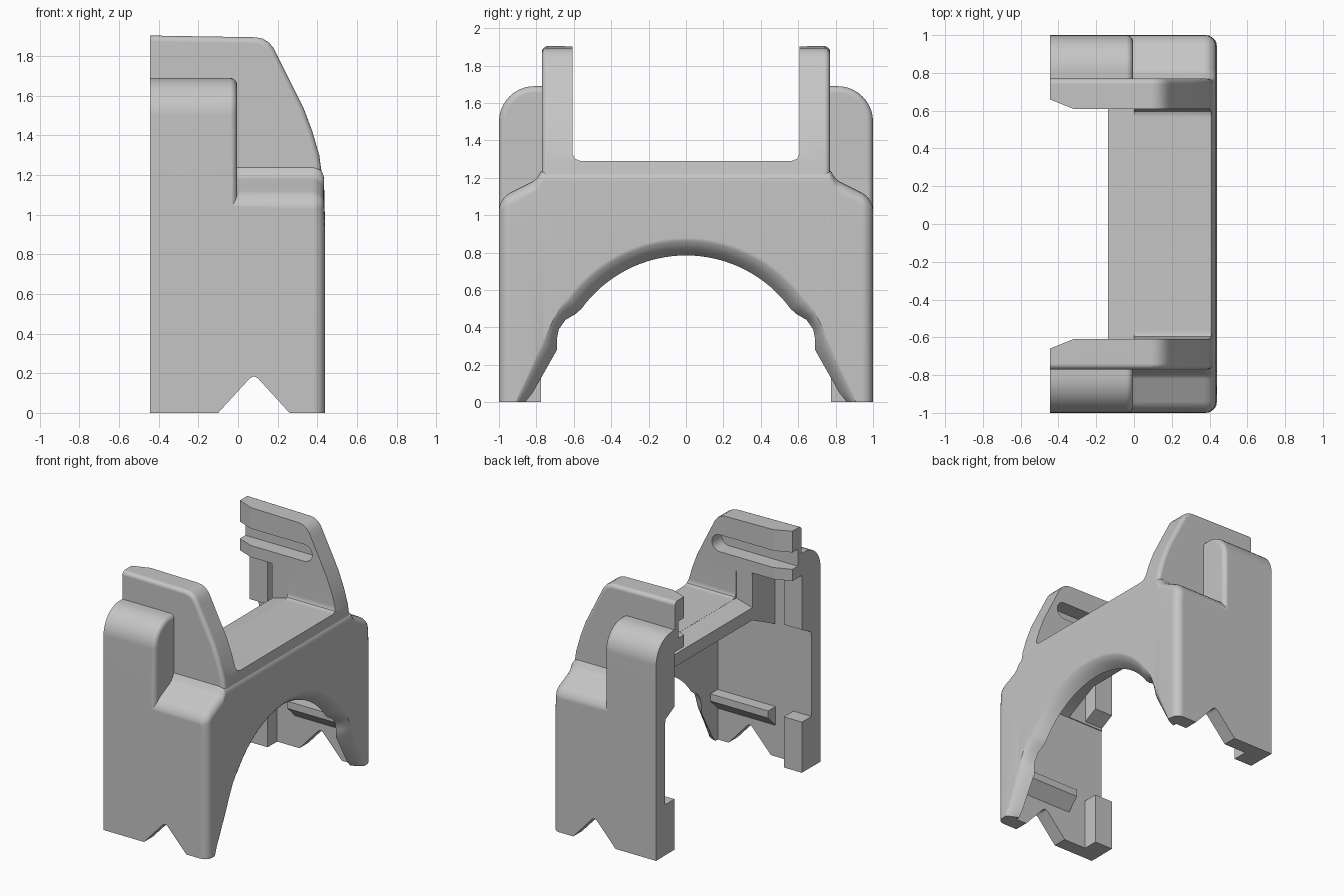
import bpy, bmesh, math

cube = bpy.data.objects.get("Cube")
if cube:
    bpy.data.objects.remove(cube, do_unlink=True)

grey = bpy.data.materials.new("plain grey")
grey.use_nodes = True
colour = (0.56, 0.56, 0.56, 1)
grey.diffuse_color = colour
grey.node_tree.nodes["Principled BSDF"].inputs["Base Color"].default_value = colour


def loft(name, sections):
    """Closed solid through matching loops of 3D points."""
    bm = bmesh.new()
    loops = [[bm.verts.new(p) for p in s] for s in sections]
    n = len(loops[0])
    for a, b in zip(loops, loops[1:]):
        for i in range(n):
            j = (i + 1) % n
            bm.faces.new((a[i], a[j], b[j], b[i]))
    bm.faces.new(loops[0][::-1])
    bm.faces.new(loops[-1])
    bmesh.ops.recalc_face_normals(bm, faces=bm.faces[:])
    mesh = bpy.data.meshes.new(name)
    bm.to_mesh(mesh)
    bm.free()
    mesh.materials.append(grey)
    ob = bpy.data.objects.new(name, mesh)
    bpy.context.collection.objects.link(ob)
    return ob


def prism(name, axis, pts, lo, hi):
    """Extrude a flat outline along one axis."""
    place = {"x": lambda a, b, d: (d, a, b),
             "y": lambda a, b, d: (a, d, b),
             "z": lambda a, b, d: (a, b, d)}[axis]
    return loft(name, [[place(a, b, d) for a, b in pts] for d in (lo, hi)])


def box(name, x, y, z):
    return prism(name, "z", [(x[0], y[0]), (x[1], y[0]), (x[1], y[1]), (x[0], y[1])], *z)


def both(half):
    """Mirror a half outline in its first coordinate."""
    return half + [(-a, b) for a, b in reversed(half)]


def arc(cx, cz, r, start, end, n):
    return [(cx + r * math.cos(math.radians(start + (end - start) * i / n)),
             cz + r * math.sin(math.radians(start + (end - start) * i / n)))
            for i in range(n + 1)]


def inset(pts, d):
    """Shrink a convex counter-clockwise outline by d."""
    out = []
    for i, (x, z) in enumerate(pts):
        (x0, z0), (x1, z1) = pts[i - 1], pts[(i + 1) % len(pts)]
        l0, l1 = math.hypot(x - x0, z - z0), math.hypot(x1 - x, z1 - z)
        ax, az = (z0 - z) / l0, (x - x0) / l0
        bx, bz = (z - z1) / l1, (x1 - x) / l1
        k = d / (1 + ax * bx + az * bz)
        out.append((x + (ax + bx) * k, z + (az + bz) * k))
    return out


def rounding(r, n=5):
    """Pairs of (distance from the end, inset) along a quarter round."""
    angles = [math.pi / 2 * i / n for i in range(n + 1)]
    return [(r * (1 - math.cos(a)), r * (1 - math.sin(a))) for a in angles]


def pillow(name, outline, half_width, r, extra=()):
    """Loft of x-z outlines across y, with rounded ends."""
    levels = [(-half_width + e, d) for e, d in rounding(r)] + [(-y, 0) for y in extra]
    levels += [(-y, d) for y, d in reversed(levels)]
    return loft(name, [[(x, y, z) for x, z in inset(outline(abs(y)), d)] for y, d in levels])


def apply(ob, mod):
    bpy.context.view_layer.objects.active = ob
    bpy.context.view_layer.update()
    bpy.ops.object.modifier_apply(modifier=mod.name)


def boolean(ob, tool, operation="DIFFERENCE"):
    mod = ob.modifiers.new("boolean", "BOOLEAN")
    mod.operation, mod.solver, mod.object = operation, "EXACT", tool
    apply(ob, mod)
    bpy.data.objects.remove(tool, do_unlink=True)


# Tall inner body with the curved front
side = [(-0.7, -0.3), (0.44, -0.3), (0.44, 0.97), (0.431, 1.15), (0.41, 1.3), (0.375, 1.42),
        (0.33, 1.54), (0.275, 1.65), (0.2, 1.8), (0.18, 1.84), (0.155, 1.87), (0.125, 1.888),
        (0.09, 1.895), (-0.7, 1.908)]
shell = pillow("bracket_shell", lambda y: side, 0.77, 0.03)


# Wider lower body with sloping shoulders, filleted against the tall body
def shoulder(y):
    y = max(y, 0.77)
    top = 1.205 - 0.5 * (y - 0.77) + 0.04 * (max(0.82 - y, 0) / 0.05) ** 2
    return [(-0.72, -0.32), (0.439, -0.32), (0.439, 0.94)] + arc(0.369, top - 0.065, 0.065, 0, 90, 6) + [(-0.72, top)]


boolean(shell, pillow("shoulders", shoulder, 1.0, 0.06, extra=[0.82, 0.805, 0.79, 0.775, 0.76]), "UNION")

# Rounded outer humps on both side walls
hump = [(0.68, 0.8), (0.9, 0.8), (1.0, 0.97)] + arc(0.81, 1.5, 0.19, 0, 90, 10) + [(0.68, 1.69)]
for s in (1, -1):
    levels = [(-0.7, 0)] + [(-0.005 - e, d) for e, d in reversed(rounding(0.035))]
    boolean(shell, loft("hump", [[(x, s * y, z) for y, z in inset(hump, d)] for x, d in levels]), "UNION")

# Open top between the uprights, and the gently sloping back of the cross bar
opening = both([(0.608, 2.3), (0.608, 1.33), (0.595, 1.302), (0.565, 1.29)])
boolean(shell, prism("top_opening", "x", opening, -1, 1))
boolean(shell, prism("bar_slope", "y", [(-1, 1.11), (-0.14, 1.11), (-0.14, 1.25), (0.0, 1.289),
                                        (0.0, 1.5), (-1, 1.5)], -0.612, 0.612))

# Hollow inside with sloping ceiling, and the deeper pockets at the open end
hollow = both([(0.89, -0.4), (0.89, 1.02), (0.61, 1.155)])
boolean(shell, prism("hollow", "x", hollow, -1, 0.352))
boolean(shell, box("pocket", (-1.1, -0.137), (-0.885, 0.885), (-0.45, 1.52)))

# Flared arch through the front wall
inner = arc(0, 0.095, 0.69, 89.9, 36, 16) + [(0.59, 0.472), (0.645, 0.44), (0.68, 0.39), (0.69, 0.34),
                                            (0.69, 0.28), (0.82, 0.05), (0.86, 0), (0.86, -0.43)]
outer = arc(0, 0.095, 0.785, 89.9, 36, 16) + [(0.66, 0.53), (0.69, 0.48), (0.715, 0.43), (0.74, 0.38),
                                             (0.77, 0.32), (0.89, 0.06), (0.91, 0), (0.91, -0.43)]
sections = []
for x, t in [(0.2, 0), (0.352, 0), (0.38, 0.2), (0.405, 0.42), (0.42, 0.6), (0.432, 0.8), (0.44, 1), (0.6, 1)]:
    half = [(a[0] + (b[0] - a[0]) * t, a[1] + (b[1] - a[1]) * t) for a, b in zip(inner, outer)]
    sections.append([(x, y, z) for y, z in both(half)])
boolean(shell, loft("arch", sections))

# Notched feet
notch = [(-0.28, -0.2), (-0.1, 0), (0.06, 0.175), (0.08, 0.185), (0.1, 0.175), (0.26, 0), (0.44, -0.2)]
boolean(shell, prism("foot_notch", "y", notch, -1.2, 1.2))

# Guide slots and lead-in chamfers on the inner faces of the uprights
slot = [(-1, 1.61)] + arc(0.14, 1.675, 0.065, -90, 90, 10) + [(-1, 1.74)]
boolean(shell, prism("guide_slot", "y", slot, -0.725, 0.725))
chamfer = [(-0.32, 0.6), (-0.32, 0.609), (-0.6, 0.721), (-0.6, -0.721), (-0.32, -0.609), (-0.32, -0.6)]
boolean(shell, prism("lead_in", "z", chamfer, 1.4, 2.2))

# Trim the open end and the base flat
boolean(shell, box("end_trim", (-1.3, -0.445), (-1.5, 1.5), (-1, 3)))
boolean(shell, box("base_trim", (-1.3, 1), (-1.5, 1.5), (-1, 0)))

for s, label in ((1, "back"), (-1, "front")):
    def mirrored(pts):
        return [(s * a, b) for a, b in pts]
    # Corner blocks at the foot and beneath the upright
    prism(label + "_foot_block", "x", mirrored([(0.775, 0), (0.95, 0), (0.95, 0.39), (0.775, 0.39)]), -0.444, -0.29)
    prism(label + "_upper_block", "x", mirrored([(0.775, 1.1), (0.89, 1.04), (0.95, 1.04), (0.95, 1.56),
                                                 (0.775, 1.56)]), -0.444, -0.29)
    # Horizontal rib along the inside wall
    prism(label + "_inner_rib", "x", mirrored([(0.8, 0.33), (0.91, 0.22), (0.91, 0.385), (0.8, 0.385)]),
          -0.14, 0.37)

# Smooth the rounded parts and keep the broad faces flat
bpy.ops.object.select_all(action="DESELECT")
shell.select_set(True)
bpy.context.view_layer.objects.active = shell
bpy.ops.object.shade_smooth_by_angle(angle=math.radians(28))
flat = shell.modifiers.new("flat_faces", "WEIGHTED_NORMAL")
flat.keep_sharp = True
apply(shell, flat)
